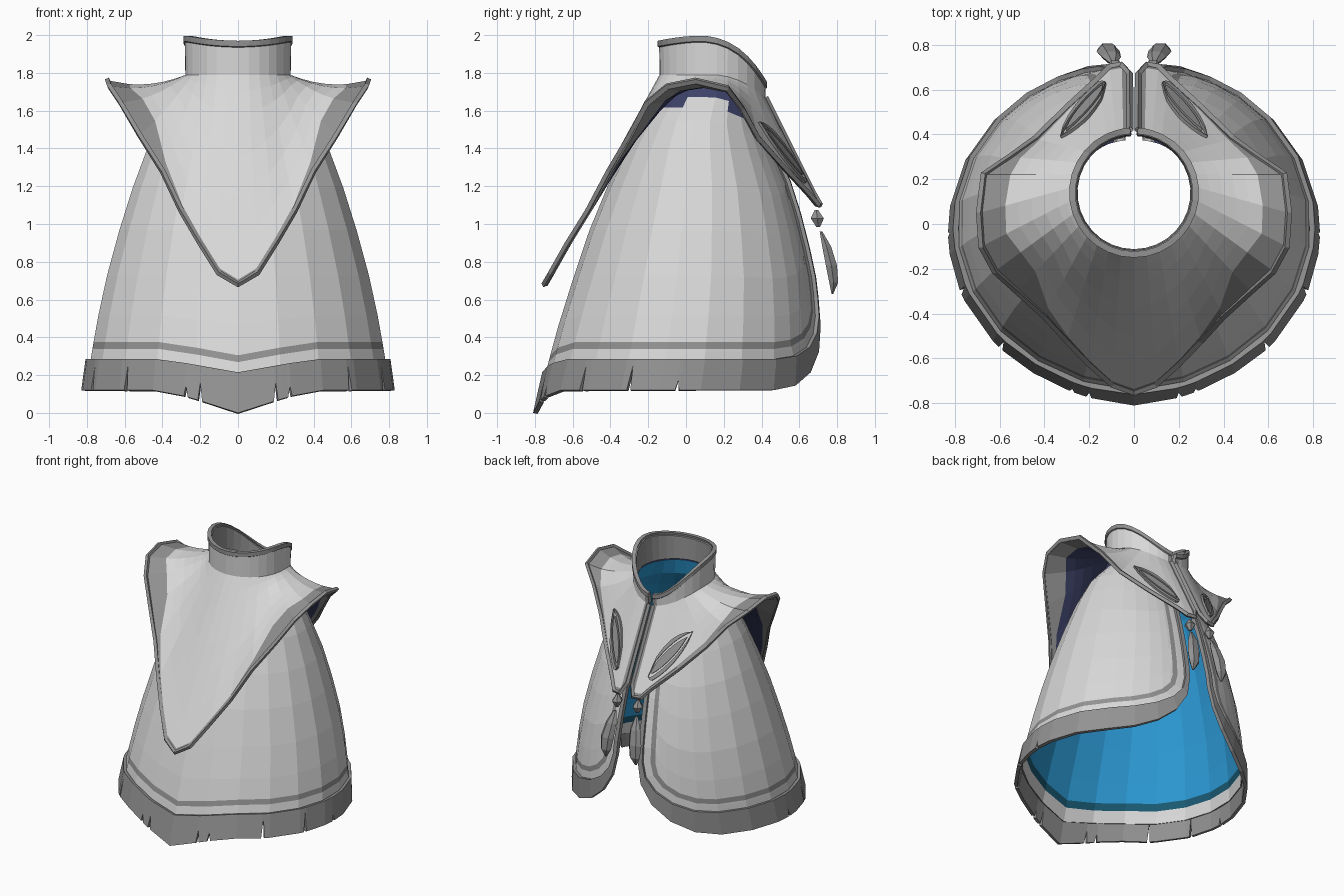
import bpy, bmesh
from math import sin, cos, pi
from mathutils import Vector

cube = bpy.data.objects.get("Cube")
if cube:
    bpy.data.objects.remove(cube)


def material(name, r, g, b):
    m = bpy.data.materials.new(name)
    m.use_nodes = True
    m.diffuse_color = (r, g, b, 1)
    shader = m.node_tree.nodes["Principled BSDF"]
    shader.inputs["Base Color"].default_value = (r, g, b, 1)
    shader.inputs["Roughness"].default_value = 0.8
    return m


LIGHT = material("light_cloth", .69, .69, .69)
TRIM = material("grey_trim", .29, .29, .29)
BLUE = material("blue_lining", .025, .32, .66)
DEEP = material("deep_blue_edge", .01, .1, .17)
NAVY = material("navy_lining", .047, .055, .14)


def add_grid(bm, rows, slot=lambda j, i: 0, closed=False):
    """Quads between rows of points; slot gives the material index."""
    vs = [[bm.verts.new(p) for p in row] for row in rows]
    n = len(rows[0])
    for j in range(len(rows) - 1):
        for i in range(n if closed else n - 1):
            k = (i + 1) % n
            f = bm.faces.new((vs[j][i], vs[j][k], vs[j + 1][k], vs[j + 1][i]))
            f.material_index = slot(j, i)
    return vs


def finish(bm, name, mats, thickness=0, inner=0):
    """Make the object, mirrored in x, with an inward shell if asked."""
    bmesh.ops.remove_doubles(bm, verts=bm.verts, dist=0.0005)
    mesh = bpy.data.meshes.new(name)
    bm.to_mesh(mesh)
    bm.free()
    for m in mats:
        mesh.materials.append(m)
    ob = bpy.data.objects.new(name, mesh)
    bpy.context.scene.collection.objects.link(ob)
    ob.modifiers.new("mirror", 'MIRROR').merge_threshold = 0.001
    if thickness:
        s = ob.modifiers.new("shell", 'SOLIDIFY')
        s.thickness, s.offset, s.material_offset = thickness, -1, inner
    return ob


# Cloak body: height, half width, front y, back y
PROFILE = [(0, .81, -.79, .7), (.12, .81, -.765, .7), (.3, .785, -.72, .71),
           (.5, .75, -.665, .7), (.75, .695, -.585, .67), (1, .625, -.5, .61),
           (1.2, .56, -.415, .55), (1.4, .485, -.32, .46), (1.54, .42, -.24, .4),
           (1.64, .34, -.17, .385), (1.7, .285, -.13, .39), (1.79, .268, -.127, .405)]


def cloak_top(t):
    return 1.785 - .13 * max(0, -cos(t)) ** 2


def cloak(t, z, out=0.0):
    """Point on the cloak; t turns from the front round to the opening."""
    peak = max(0, 1 - t / .5)
    z -= .07 * peak * min(1, max(0, 1 - (z - .375) / .6))
    if z < .2:
        z -= .05 * peak * min(1, (.2 - z) / .15)
    for a, b in zip(PROFILE, PROFILE[1:]):
        if z <= b[0]:
            break
    k = (z - a[0]) / (b[0] - a[0])
    rx, front, back = (a[n] + (b[n] - a[n]) * k for n in (1, 2, 3))
    mid, ry = (front + back) / 2, (back - front) / 2
    x = (rx + out) * sin(t)
    return Vector((0 if t == 0 else x, mid - (ry + out) * cos(t), z))


# Border line: hem, rounded corner, then up the opening (t, z, normal angle)
T_CORNER = pi - .85
hem_line = [(T_CORNER * i / 8, .375, 0) for i in range(9)]
corner = [(T_CORNER + .56 * sin(a), .375 + .24 * (1 - cos(a)), a)
          for a in (pi / 2 * k / 5 for k in range(1, 6))]
columns = hem_line + corner
steps = [0, .1, .25, .42, .58, .73, .83, .88, .92, 1]
t_end, z_end, _ = columns[-1]
opening = [(t_end, z_end + (cloak_top(t_end) - z_end) * s, pi / 2) for s in steps[1:]]


def border(line, drop, side, out=0.0):
    return [cloak(t + side * sin(a), z - drop * cos(a), out) for t, z, a in line]


bm = bmesh.new()
# the yoke hidden under the mantle is navy outside
add_grid(bm, [[cloak(t, z + (cloak_top(t) - z) * s) for t, z, _ in columns] for s in steps],
         lambda j, i: 4 if j >= (8 if i in (4, 5, 6) else 7) else 0)
edge = columns + opening
widths = [(.14, .165), (.09, .125), (.052, .07), (.036, .05), (0, 0)]
add_grid(bm, [border(edge, *w) for w in widths], lambda j, i: (3, 2, 5, 1)[j])
finish(bm, "cloak_body", [LIGHT, TRIM, LIGHT, TRIM, NAVY, LIGHT,
                          BLUE, DEEP, LIGHT, LIGHT, BLUE, DEEP], .012, 6)

# Torn hem trim: narrow nicks are extra columns with a raised middle
nicks = [(.245, .08), (.34, .05), (.8, .13), (1.2, .13), (1.55, .05)]
hem = [(t, z, a, 0) for t, z, a in edge]
for t, h in nicks:
    hem += [(t - .014, .375, 0, 0), (t, .375, 0, h), (t + .014, .375, 0, 0)]
hem.sort(key=lambda p: (p[0], p[1]))
bm = bmesh.new()
bottom = [cloak(t + .17 * sin(a), z - (.255 - h) * cos(a), .02) for t, z, a, h in hem]
upper = border([p[:3] for p in hem], .09, .125, .02)
add_grid(bm, [bottom, upper])
finish(bm, "hem_trim", [TRIM], .025)

# Mantle edge from the front point, over the shoulder, to the lapel tip,
# each with the width of the trim there
MANTLE_EDGE = [
    (0, -.75, .68, .03), (.1, -.715, .74, .03), (.2, -.625, .9, .03),
    (.3, -.52, 1.07, .035), (.4, -.41, 1.28, .06), (.52, -.3, 1.47, .15),
    (.62, -.21, 1.64, .15), (.68, -.1, 1.73, .125), (.69, .05, 1.76, .12),
    (.67, .22, 1.72, .12), (.55, .3, 1.61, .05), (.44, .38, 1.46, .03),
    (.3, .52, 1.3, .03), (.16, .65, 1.16, .03), (.11, .7, 1.1, .03),
    (.055, .71, 1.1, .03), (.02, .67, 1.17, .03)]
RIM = [Vector(p[:3]) for p in MANTLE_EDGE]
ANGLES = [i * .207 for i in range(14)] + [2.85, 2.97, 3.08]
LAST = len(ANGLES) - 1


def neck(a, z, out=0.0):
    r = .28 + out
    return Vector((r * sin(a), .14 - r * cos(a), z))


def neck_base(a):
    return neck(a, 1.79 - .12 * max(0, -cos(a)) ** 2)


def mantle(u, f, lift=0.0):
    """Point on the mantle; u counts stations, f runs from neck to edge."""
    i = min(int(u), LAST - 1)
    a = ANGLES[i] + (ANGLES[i + 1] - ANGLES[i]) * (u - i)
    p = neck_base(a).lerp(RIM[i].lerp(RIM[i + 1], u - i), f)
    p.z -= .14 * f * (1 - f) * sin(a) ** 4
    if lift:
        du = mantle(u + .05, f) - mantle(u - .05, f)
        df = mantle(u, f - .05) - mantle(u, f + .05)
        p += du.cross(df).normalized() * lift
    return p


def trim_start(i):
    return 1 - MANTLE_EDGE[i][3] / (RIM[i] - neck_base(ANGLES[i])).length


rows = [[mantle(i, 1) for i in range(LAST + 1)]]
for s in (1, .8, .6, .4, .2, .08, 0):
    rows.append([mantle(i, s * trim_start(i)) for i in range(LAST + 1)])
bm = bmesh.new()
add_grid(bm, rows, lambda j, i: int(j == 0 or i == LAST - 1))
finish(bm, "mantle", [LIGHT, TRIM, NAVY, TRIM], .018, 2)

# Raised piping along the mantle edge and up the slit
path = [mantle(i, 1) for i in range(LAST + 1)]
path += [mantle(LAST, f) for f in (.8, .6, .4, .2, 0)]
bm = bmesh.new()
rings = []
for i, p in enumerate(path):
    d = (path[min(i + 1, len(path) - 1)] - path[max(i - 1, 0)]).normalized()
    if i == 0:
        d = Vector((1, 0, 0))
    out = Vector((p.x, p.y - .1, .25)).normalized()
    n = (out - d * out.dot(d)).normalized()
    b = d.cross(n)
    rings.append([p + (n * cos(k * pi / 2) + b * sin(k * pi / 2)) * .016 for k in range(4)])
add_grid(bm, rings, closed=True)
bmesh.ops.recalc_face_normals(bm, faces=bm.faces)
finish(bm, "mantle_piping", [TRIM])

# Standing collar with a dark rim and lining, dipping to the slit
bm = bmesh.new()


def collar_top(a):
    return 2 - .03 * max(0, cos(a)) ** 2 - .25 * max(0, (.5 - cos(a)) / 1.5) ** 3


rows = [[neck_base(a) for a in ANGLES]]
rows.append([neck(a, collar_top(a) - .035, .002) for a in ANGLES])
rows.append([neck(a, collar_top(a) - .03, .01) for a in ANGLES])
rows.append([neck(a, collar_top(a), .01) for a in ANGLES])
add_grid(bm, rows, lambda j, i: int(j > 0 or i == LAST - 1))
finish(bm, "collar", [LIGHT, TRIM, TRIM, TRIM], .028, 2)

# Leaf emblem on each lapel: an outlined almond with a smaller leaf inside
bm = bmesh.new()


def leaf_line(width, first, last, count=8):
    points = []
    for k in range(count + 1):
        s = first + (last - first) * k / count
        w = width * sin(pi * k / count) ** .8 if 0 < k < count else 0
        points.append(mantle(13.6 - 2.35 * s, .8 - .2 * s + w, .014))
    return points


for lo, hi in ((.19, .12), (-.12, -.19)):
    add_grid(bm, [leaf_line(lo, 0, 1), leaf_line(hi, 0, 1)])
add_grid(bm, [leaf_line(.085, .1, .88), leaf_line(-.085, .1, .88)])
bmesh.ops.dissolve_degenerate(bm, dist=.0005, edges=bm.edges)
for f in bm.faces:
    f.normal_update()
    if f.normal.y < 0:
        f.normal_flip()
finish(bm, "lapel_leaf", [TRIM], .02)


# Beads and tassels hanging from the lapel tips
def hanging(name, sections, wide, deep):
    bm = bmesh.new()
    vs = add_grid(bm, [[(x + r * wide * cos(k * pi / 3), y + r * deep * sin(k * pi / 3), z)
                        for k in range(6)] for x, y, z, r in sections], closed=True)
    bm.faces.new(vs[0])
    bm.faces.new(vs[-1])
    bmesh.ops.recalc_face_normals(bm, faces=bm.faces)
    finish(bm, name, [TRIM])


hanging("bead", [(.085, .69, 1.075, .25), (.085, .695, 1.03, 1), (.085, .7, .985, .3)], .038, .04)
hanging("tassel", [(.09, .715, .96, .25), (.1, .745, .88, .8), (.115, .77, .78, 1),
                   (.12, .782, .69, .8), (.125, .775, .63, .15)], .052, .034)
